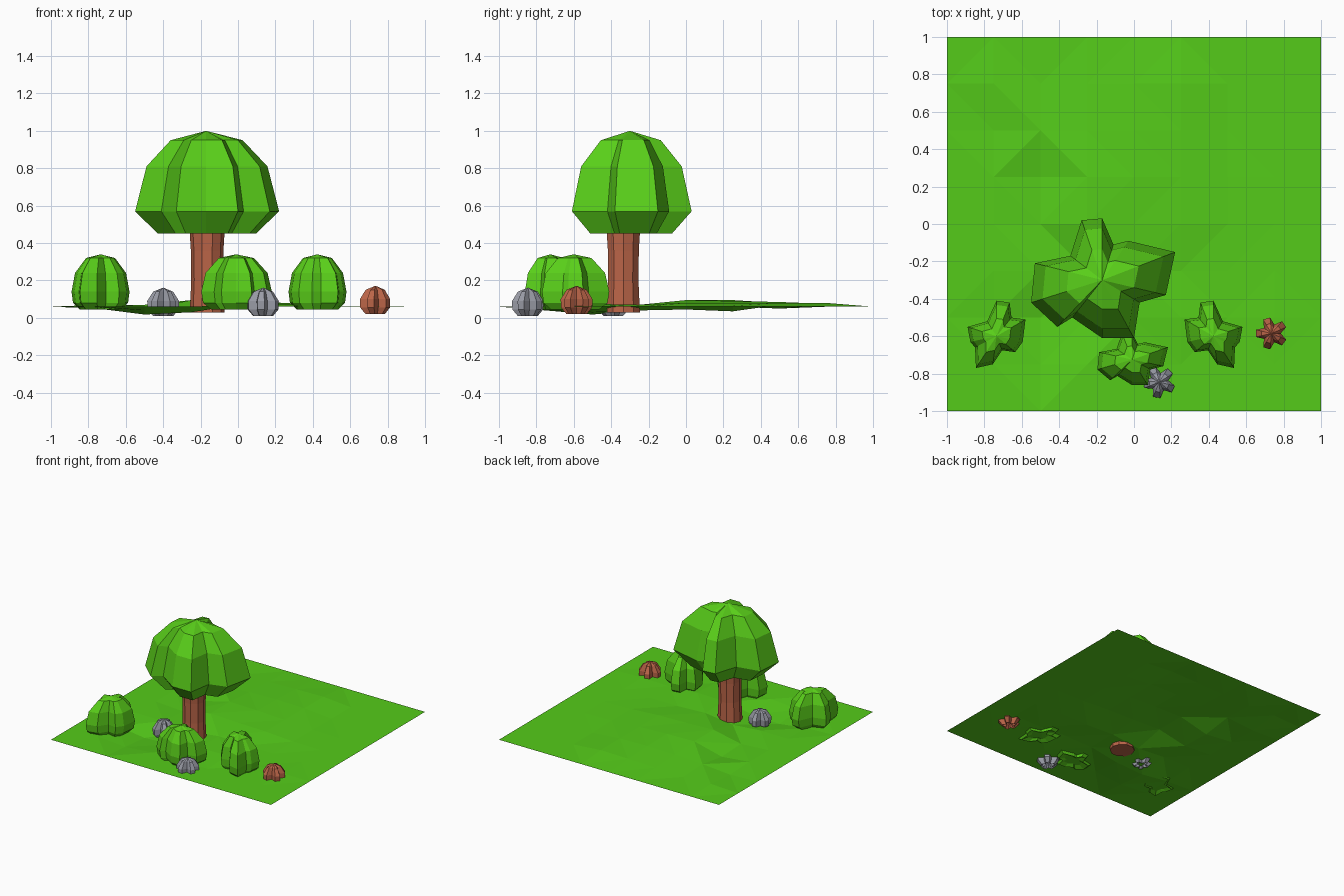
import bpy, bmesh, math
from mathutils import Vector

if "Cube" in bpy.data.objects:
    bpy.data.objects.remove(bpy.data.objects["Cube"])


def material(name, color):
    m = bpy.data.materials.new(name)
    m.diffuse_color = (*color, 1)
    m.use_nodes = True
    m.node_tree.nodes["Principled BSDF"].inputs["Base Color"].default_value = m.diffuse_color
    return m


GREEN = material("leaf_green", (0.10, 0.62, 0.01))
GRASS = material("grass_green", (0.09, 0.60, 0.01))
BROWN = material("bark_brown", (0.50, 0.13, 0.065))
GREY = material("stone_grey", (0.32, 0.33, 0.38))


def finish(bm, name, mat):
    bmesh.ops.recalc_face_normals(bm, faces=bm.faces)
    me = bpy.data.meshes.new(name)
    bm.to_mesh(me)
    bm.free()
    me.materials.append(mat)
    ob = bpy.data.objects.new(name, me)
    bpy.context.collection.objects.link(ob)
    return ob


def lobed_blob(name, center, outline, rings, top, bottom, mat):
    """Stack scaled copies of a lobed outline: rings are (scale, z), closed by two poles."""
    bm = bmesh.new()
    cx, cy = center
    loops = [[bm.verts.new((cx + x * s, cy + y * s, z)) for x, y in outline] for s, z in rings]
    n = len(outline)
    for a, b in zip(loops, loops[1:]):
        for i in range(n):
            bm.faces.new((a[i], a[(i + 1) % n], b[(i + 1) % n], b[i]))
    for loop, z in ((loops[0], bottom), (loops[-1], top)):
        pole = bm.verts.new((cx, cy, z))
        for i in range(n):
            bm.faces.new((loop[i], loop[(i + 1) % n], pole))
    bmesh.ops.triangulate(bm, faces=[f for f in bm.faces if len(f.verts) == 4])
    return finish(bm, name, mat)


# Uneven grass sheet with a flat border
bm = bmesh.new()
bmesh.ops.create_grid(bm, x_segments=8, y_segments=8, size=1)
bumps = {(-1, 0): .095, (0, 0): .085, (1, 0): .08, (0, 1): .09, (1, 1): .08, (-1, 1): .095,
         (-2, 1): .035, (-2, 0): .045, (-3, 0): .06, (-2, 2): .07, (-3, 2): .05, (-3, 3): .07,
         (-2, -2): .018, (-1, -2): .03, (-2, -3): .04, (-3, -2): .05, (0, -2): .07, (1, -2): .075,
         (2, 0): .065, (2, 1): .065, (-1, 2): .08, (0, 2): .085, (0, 3): .075, (1, 3): .08,
         (-1, -1): .04, (0, -1): .07, (1, 2): .08, (-1, 3): .07, (3, -2): .065}
for v in bm.verts:
    v.co.z = bumps.get((round(v.co.x * 4), round(v.co.y * 4)), 0.06)
bmesh.ops.triangulate(bm, faces=bm.faces)
finish(bm, "ground", GRASS)

# Tree trunk, slightly waisted
bm = bmesh.new()
trunk_rings = [(.093, .03), (.085, .2), (.087, .36), (.1, .56)]
loops = [[bm.verts.new((-.165 + r * math.cos(i * math.pi / 5), -.335 + r * math.sin(i * math.pi / 5), z))
          for i in range(10)] for r, z in trunk_rings]
for a, b in zip(loops, loops[1:]):
    for i in range(10):
        bm.faces.new((a[i], a[(i + 1) % 10], b[(i + 1) % 10], b[i]))
bm.faces.new(loops[0])
bm.faces.new(loops[-1])
finish(bm, "tree_trunk", BROWN)

# Tree crown with four chunky lobes
crown = [(.39, .15), (.14, .21), (.06, .19), (0, .33), (-.11, .32), (-.17, .13), (-.36, .09),
         (-.38, -.12), (-.24, -.25), (-.16, -.2), (0, -.31), (.17, -.31), (.2, -.12), (.34, -.08)]
lobed_blob("tree_crown", (-.17, -.3), crown,
           [(.68, .45), (1, .57), (.84, .81), (.50, .95)], 1.0, .47, GREEN)

# Bushes: the front one repeats the crown, the side ones mirror each other
dome = [(.72, .045), (.95, .08), (1, .14), (.88, .24), (.5, .32)]
lobed_blob("front_bush", (-.01, -.725), [(x * .49, y * .44) for x, y in crown], dome, .34, .085, GREEN)
side = [(.155, .05), (.05, .08), (.0, .19), (-.07, .18), (-.08, .1), (-.155, .09), (-.14, -.03),
        (-.1, -.085), (-.03, -.075), (.02, -.15), (.11, -.17), (.115, -.06), (.14, -.03)]
lobed_blob("right_bush", (.425, -.6), side, dome, .34, .085, GREEN)
lobed_blob("left_bush", (-.735, -.6), [(-x, y) for x, y in side], dome, .34, .085, GREEN)


# Small five-lobed stones
def stone(name, x, y, z, turn, mat):
    star = []
    for i in range(5):
        for da, r in ((-13, .09), (13, .09), (36, .052)):
            a = math.radians(turn + i * 72 + da)
            star.append((r * math.cos(a), r * math.sin(a)))
    lobed_blob(name, (x, y), star,
               [(.6, z), (.93, z + .035), (.95, z + .08), (.6, z + .13)], z + .152, z + .045, mat)


stone("front_stone", .135, -.845, .01, 45, GREY)
stone("back_stone", -.4, -.39, .01, 20, GREY)
stone("brown_stone", .735, -.585, .02, 36, BROWN)
